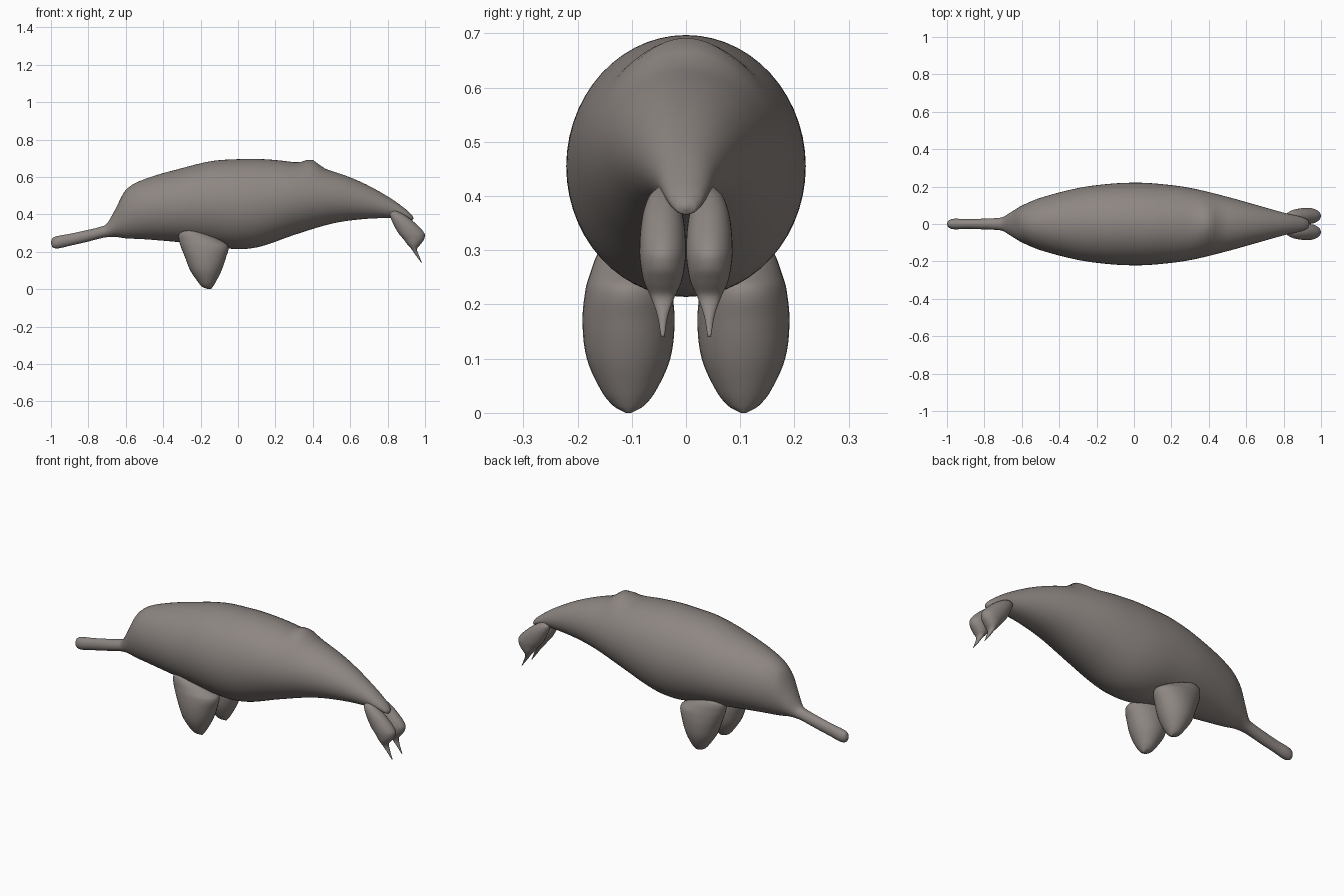
import bpy, bmesh, math

if "Cube" in bpy.data.objects:
    bpy.data.objects.remove(bpy.data.objects["Cube"])

skin = bpy.data.materials.new("grey_brown_skin")
skin.diffuse_color = (0.27, 0.24, 0.225, 1)
skin.use_nodes = True
skin.node_tree.nodes["Principled BSDF"].inputs["Base Color"].default_value = skin.diffuse_color


def resample(rows, steps):
    """Smooth cubic interpolation of rows (t, a, b, c) along t."""
    n = len(rows)

    def slope(i, k):
        p, q = rows[max(i - 1, 0)], rows[min(i + 1, n - 1)]
        return (q[k] - p[k]) / (q[0] - p[0])

    out = []
    for i in range(n - 1):
        p, q = rows[i], rows[i + 1]
        h = q[0] - p[0]
        for s in range(steps):
            u = s / steps
            vals = [p[0] + h * u]
            for k in (1, 2, 3):
                vals.append((2*u**3 - 3*u**2 + 1) * p[k] + (u**3 - 2*u**2 + u) * h * slope(i, k)
                            + (3*u**2 - 2*u**3) * q[k] + (u**3 - u**2) * h * slope(i + 1, k))
            out.append(vals)
    out.append(list(rows[-1]))
    return out


def loft(name, rings):
    """Skin a list of point rings, cap both ends, shade smooth."""
    bm = bmesh.new()
    vr = [[bm.verts.new(p) for p in r] for r in rings]
    m = len(vr[0])
    for a, b in zip(vr, vr[1:]):
        for j in range(m):
            bm.faces.new((a[j], a[(j + 1) % m], b[(j + 1) % m], b[j]))
    bm.faces.new(vr[0])
    bm.faces.new(vr[-1])
    bmesh.ops.recalc_face_normals(bm, faces=bm.faces[:])
    for f in bm.faces:
        f.smooth = True
    me = bpy.data.meshes.new(name)
    bm.to_mesh(me)
    bm.free()
    me.materials.append(skin)
    ob = bpy.data.objects.new(name, me)
    bpy.context.collection.objects.link(ob)
    return ob


def angles(n):
    return [2 * math.pi * j / n for j in range(n)]


# Body with beak: x, top z, bottom z, half width
body = [
    (-1.0, .252, .246, .003), (-.992, .273, .225, .018), (-.965, .284, .218, .028),
    (-.9, .296, .232, .026), (-.82, .313, .25, .028), (-.73, .335, .273, .032),
    (-.7, .352, .278, .038), (-.66, .42, .28, .062), (-.6, .53, .272, .098),
    (-.5, .588, .267, .14), (-.3, .647, .25, .192), (-.14, .685, .23, .214),
    (0, .695, .214, .221), (.12, .696, .228, .216), (.3, .678, .29, .193),
    (.5, .632, .35, .145), (.66, .572, .374, .1), (.81, .49, .38, .058),
    (.9, .425, .373, .036), (.93, .396, .366, .02), (.937, .383, .376, .003)]
rings = []
for x, top, bot, w in resample(body, 6):
    cz, rz = (top + bot) / 2, (top - bot) / 2
    # low dorsal hump
    hump = .034 * math.exp(-((x - .395) / (.05 if x < .395 else .045)) ** 2)
    rings.append([(x, w * math.cos(a), cz + rz * math.sin(a) + hump * max(0, math.sin(a)) ** 4)
                  for a in angles(56)])
loft("body", rings)

# Flipper and fluke: z, front x, rear x, half thickness
flipper = [
    (0, -.16, -.145, .005), (.012, -.19, -.135, .027), (.04, -.215, -.118, .05),
    (.1, -.255, -.088, .077), (.17, -.283, -.064, .085), (.23, -.307, -.052, .079),
    (.26, -.315, -.09, .07), (.29, -.317, -.15, .059), (.31, -.305, -.2, .045),
    (.33, -.27, -.23, .01)]
fluke = [
    (.14, .981, .984, .003), (.18, .951, .968, .01), (.214, .928, .957, .022),
    (.24, .905, .976, .034), (.267, .885, .995, .04), (.3, .857, .996, .043),
    (.36, .825, .94, .038), (.4, .812, .885, .025), (.417, .82, .85, .008)]
for name, rows, y in (("flipper", flipper, .106), ("fluke", fluke, .043)):
    for side, s in (("left", -1), ("right", 1)):
        rings = [[((x0 + x1) / 2 + (x1 - x0) / 2 * math.cos(a), s * y + w * math.sin(a), z)
                  for a in angles(32)] for z, x0, x1, w in resample(rows, 5)]
        loft(f"{side}_{name}", rings)
